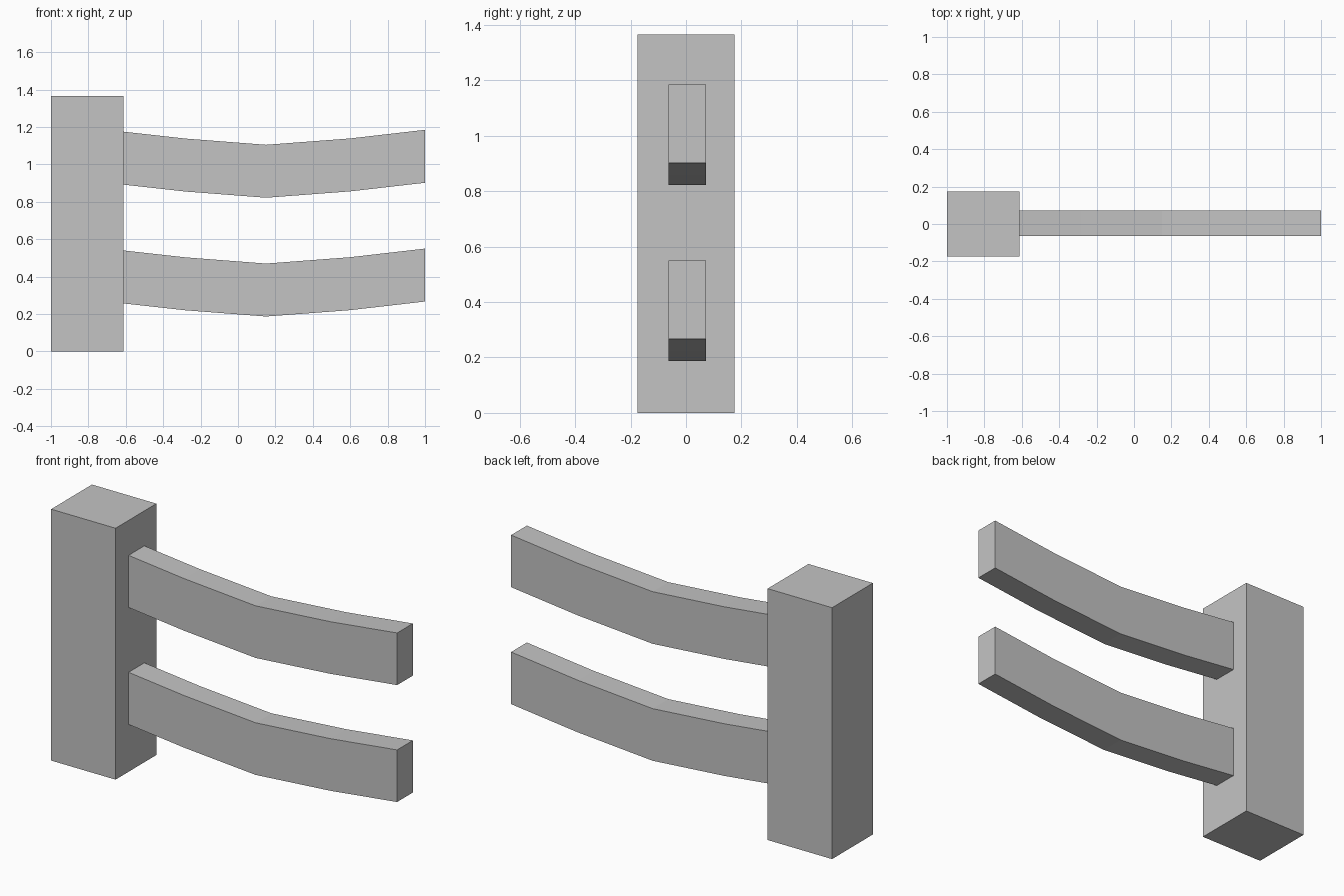
import bpy
import bmesh

cube = bpy.data.objects.get("Cube")
if cube:
    bpy.data.objects.remove(cube, do_unlink=True)

# Single flat colour
grey = bpy.data.materials.new("plain_grey")
grey.use_nodes = True
colour = (0.55, 0.55, 0.55, 1)
grey.diffuse_color = colour
grey.node_tree.nodes["Principled BSDF"].inputs["Base Color"].default_value = colour


def extrude_profile(name, outline, y_front, y_back):
    """Extrude an x-z outline along y into a closed solid."""
    bm = bmesh.new()
    face = bm.faces.new([bm.verts.new((x, y_front, z)) for x, z in outline])
    result = bmesh.ops.extrude_face_region(bm, geom=[face], use_keep_orig=True)
    moved = [v for v in result["geom"] if isinstance(v, bmesh.types.BMVert)]
    bmesh.ops.translate(bm, verts=moved, vec=(0, y_back - y_front, 0))
    bmesh.ops.recalc_face_normals(bm, faces=bm.faces)
    mesh = bpy.data.meshes.new(name)
    bm.to_mesh(mesh)
    bm.free()
    mesh.materials.append(grey)
    obj = bpy.data.objects.new(name, mesh)
    bpy.context.collection.objects.link(obj)
    return obj


# Square upright post
POST_EDGE = -0.613
extrude_profile("post", [(-1, 0), (POST_EDGE, 0), (POST_EDGE, 1.365), (-1, 1.365)],
                -0.175, 0.175)

# Sagging rails: the same lower edge, raised by a constant depth
SAG = [(POST_EDGE, 0.257), (-0.28, 0.22), (0.15, 0.187), (0.6, 0.221), (1, 0.267)]
DEPTH = 0.283
for name, lift in (("lower_rail", 0), ("upper_rail", 0.635)):
    bottom = [(x, z + lift) for x, z in SAG]
    top = [(x, z + DEPTH) for x, z in reversed(bottom)]
    extrude_profile(name, bottom + top, -0.063, 0.072)
